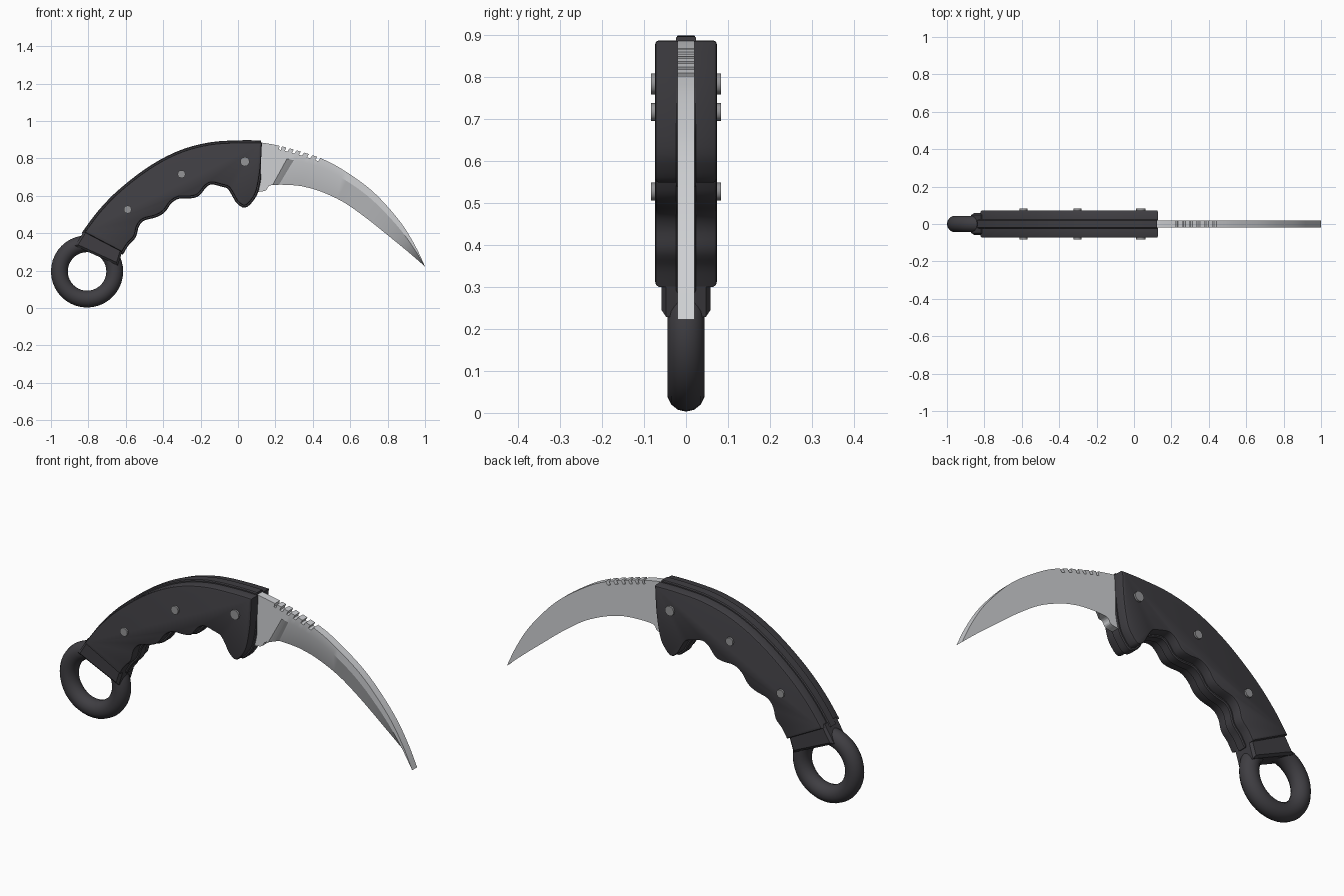
import bpy, bmesh, math
from mathutils import Vector

if "Cube" in bpy.data.objects:
    bpy.data.objects.remove(bpy.data.objects["Cube"])


def material(name, rgb):
    m = bpy.data.materials.new(name)
    m.diffuse_color = (*rgb, 1)
    m.use_nodes = True
    m.node_tree.nodes["Principled BSDF"].inputs["Base Color"].default_value = m.diffuse_color
    return m


BLACK = material("black_grip", (0.05, 0.048, 0.055))
STEEL = material("blade_steel", (0.62, 0.63, 0.65))
SCREW = material("screw_grey", (0.30, 0.30, 0.31))


def at(pts, u):
    """Point on a smooth curve through pts, u from 0 to len(pts) - 1."""
    i = min(int(u), len(pts) - 2)
    t = u - i
    p = [Vector(pts[max(0, min(len(pts) - 1, i + k))]) for k in (-1, 0, 1, 2)]
    return 0.5 * (2 * p[1] + (p[2] - p[0]) * t + (2 * p[0] - 5 * p[1] + 4 * p[2] - p[3]) * t * t
                  + (3 * p[1] - p[0] - 3 * p[2] + p[3]) * t ** 3)


def curve(pts, n):
    return [at(pts, k / n) for k in range((len(pts) - 1) * n + 1)]


def offset(outline, d):
    """Grow (or shrink) a closed counter-clockwise outline by d."""
    out = []
    for i, p in enumerate(outline):
        a = (p - outline[i - 1]).normalized()
        b = (outline[(i + 1) % len(outline)] - p).normalized()
        na, nb = Vector((a.y, -a.x)), Vector((b.y, -b.x))
        out.append(p + (na + nb) * d / max(0.5, 1 + na.dot(nb)))
    return out


def finish(name, bm, mat, angle=35):
    bmesh.ops.remove_doubles(bm, verts=bm.verts, dist=1e-5)
    bmesh.ops.recalc_face_normals(bm, faces=bm.faces)
    me = bpy.data.meshes.new(name)
    bm.to_mesh(me)
    bm.free()
    ob = bpy.data.objects.new(name, me)
    bpy.context.collection.objects.link(ob)
    me.materials.append(mat)
    bpy.ops.object.select_all(action='DESELECT')
    ob.select_set(True)
    bpy.context.view_layer.objects.active = ob
    bpy.ops.object.shade_smooth_by_angle(angle=math.radians(angle))
    return ob


def slab(name, outline, rings, mat, xmax=9):
    """Stack copies of an x-z outline along y; rings are (y, offset)."""
    bm = bmesh.new()
    loops = [[bm.verts.new((min(p.x, xmax), y, p.y)) for p in offset(outline, d)] for y, d in rings]
    n = len(outline)
    for a, b in zip(loops, loops[1:]):
        for i in range(n):
            bm.faces.new((a[i], a[(i + 1) % n], b[(i + 1) % n], b[i]))
    bm.faces.new(loops[0])
    bm.faces.new(loops[-1])
    return finish(name, bm, mat)


# Grip outline: finger grooves, guard, then front edge and spine
belly = [(-0.62, 0.30), (-0.592, 0.345), (-0.556, 0.385), (-0.54, 0.441), (-0.508, 0.477),
         (-0.444, 0.495), (-0.40, 0.52), (-0.364, 0.568), (-0.32, 0.595), (-0.257, 0.597),
         (-0.214, 0.61), (-0.176, 0.655), (-0.14, 0.672), (-0.086, 0.66), (-0.05, 0.648),
         (-0.025, 0.612), (0.0, 0.57), (0.037, 0.548), (0.075, 0.583), (0.10, 0.634),
         (0.12, 0.75), (0.128, 0.885)]
spine = [(0.128, 0.885), (0.01, 0.886), (-0.15, 0.875), (-0.31, 0.832), (-0.47, 0.748),
         (-0.63, 0.625), (-0.74, 0.512), (-0.82, 0.405)]
grip = curve(belly, 4) + curve(spine, 5)[1:]

# Two grip scales and the core between them
for side, s in (("front", -1), ("back", 1)):
    slab(side + "_grip_scale", grip,
         [(s * 0.019, 0), (s * 0.065, 0), (s * 0.071, -0.003), (s * 0.0735, -0.009)], BLACK)
slab("grip_core", grip, [(-0.024, 0.006), (-0.02, 0.011), (0.02, 0.011), (0.024, 0.006)],
     BLACK, xmax=0.122)

# Collar between grip and ring
collar = [Vector(p) for p in ((-0.872, 0.333), (-0.642, 0.228), (-0.612, 0.325), (-0.818, 0.42))]
slab("collar", collar, [(-0.058, -0.012), (-0.047, 0), (0.047, 0), (0.058, -0.012)], BLACK)

# Finger ring
bpy.ops.mesh.primitive_torus_add(major_segments=40, minor_segments=14, major_radius=0.148,
                                 minor_radius=0.045, location=(-0.807, 0, 0.196),
                                 rotation=(math.pi / 2, 0, 0))
ring = bpy.context.object
ring.name = "finger_ring"
ring.data.materials.append(BLACK)
bpy.ops.object.shade_smooth()

# Screws through the grip
for i, (x, z, r) in enumerate(((0.037, 0.783, 0.025), (-0.302, 0.716, 0.021), (-0.59, 0.527, 0.021))):
    bpy.ops.mesh.primitive_cylinder_add(vertices=12, radius=r, depth=0.166, location=(x, 0, z),
                                        rotation=(math.pi / 2, 0, 0))
    screw = bpy.context.object
    screw.name = f"grip_screw_{i + 1}"
    screw.data.materials.append(SCREW)
    bpy.ops.object.shade_smooth_by_angle(angle=math.radians(35))

# Blade: back is flat, front is ground down to the cutting edge
top = [(0.08, 0.886), (0.13, 0.884), (0.2, 0.872), (0.29, 0.85), (0.46, 0.794), (0.6, 0.714),
       (0.733, 0.612), (0.866, 0.463), (0.947, 0.334), (1.0, 0.222)]
edge = [(0.08, 0.622), (0.115, 0.622), (0.15, 0.63), (0.185, 0.658), (0.36, 0.648), (0.53, 0.585),
        (0.665, 0.497), (0.80, 0.39), (0.91, 0.30), (1.0, 0.222)]
stations = [(k / 5, 0) for k in range(46) if not 2.25 < k / 5 < 4.05]
stations += [(3.0, 0), (3.25, 0)]
# Thumb notches cut into the spine
for u, w in ((2.3, 0.16), (2.72, 0.16), (3.06, 0.1), (3.3, 0.1), (3.54, 0.1), (3.78, 0.1)):
    stations += [(u, 0), (u + 0.004, 0.02), (u + w - 0.004, 0.02), (u + w, 0)]
stations.sort()
bm = bmesh.new()
rows = []
T = 0.02
for u, cut in stations:
    s, e = at(top, u), at(edge, u)
    ridge = s.lerp(e, 0.27)
    down = (e - s).normalized() * cut if cut else Vector((0, 0))
    s = s + down
    ground = -T + 2 * T * max(0, min(1, (u - 3) / 0.25))
    rows.append([bm.verts.new((p.x, y, p.y)) for p, y in
                 ((s, -T), (ridge, -T), (e, ground), (e, T), (s, T))])
for a, b in zip(rows, rows[1:]):
    for i in range(5):
        j = (i + 1) % 5
        bm.faces.new((a[i], a[j], b[j], b[i]))
bm.faces.new(rows[0])
bmesh.ops.remove_doubles(bm, verts=bm.verts, dist=1e-5)
bmesh.ops.dissolve_degenerate(bm, edges=bm.edges, dist=1e-5)
finish("blade", bm, STEEL, 20)
